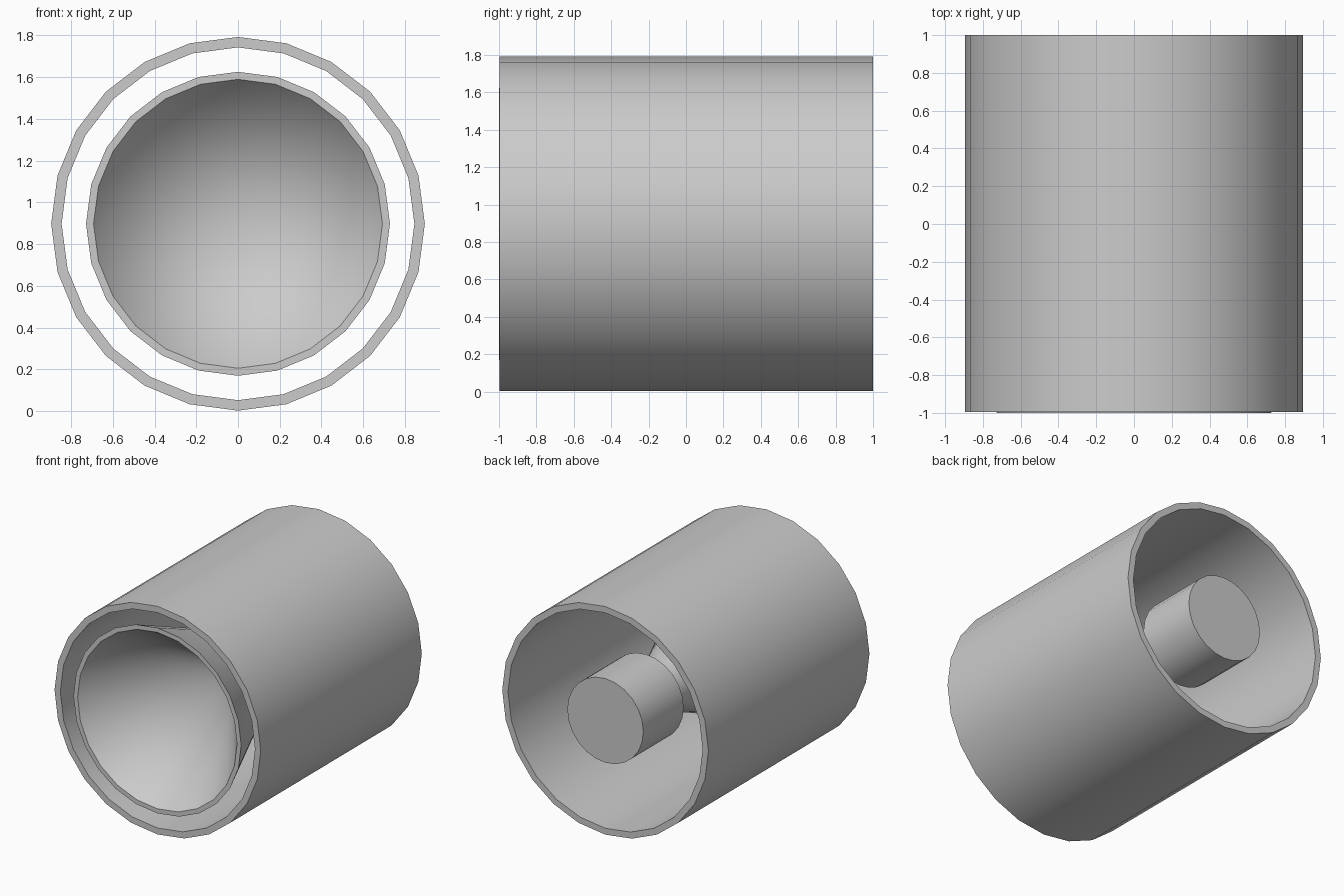
import bpy, bmesh, math

if "Cube" in bpy.data.objects:
    bpy.data.objects.remove(bpy.data.objects["Cube"])

SIDES = 24
AXIS_Z = 0.897


def lathe(name, profile, closed=False):
    """Revolve (radius, y) points about the horizontal y axis."""
    bm = bmesh.new()
    rings = []
    for r, y in profile:
        rings.append([bm.verts.new((r * math.sin(2 * math.pi * i / SIDES), y,
                                    AXIS_Z + r * math.cos(2 * math.pi * i / SIDES)))
                      for i in range(SIDES)] if r > 0
                     else [bm.verts.new((0, y, AXIS_Z))] * SIDES)
    pairs = list(zip(rings, rings[1:]))
    if closed:
        pairs.append((rings[-1], rings[0]))
    for a, b in pairs:
        for i in range(SIDES):
            j = (i + 1) % SIDES
            quad = list(dict.fromkeys((a[i], a[j], b[j], b[i])))
            bm.faces.new(quad)
    bmesh.ops.recalc_face_normals(bm, faces=bm.faces)
    mesh = bpy.data.meshes.new(name)
    bm.to_mesh(mesh)
    bm.free()
    obj = bpy.data.objects.new(name, mesh)
    bpy.context.collection.objects.link(obj)
    bpy.ops.object.select_all(action='DESELECT')
    obj.select_set(True)
    bpy.context.view_layer.objects.active = obj
    bpy.ops.object.shade_smooth_by_angle(angle=math.radians(30))
    return obj


# Open outer tube
lathe("outer_tube", [(0.895, -0.996), (0.895, 1), (0.845, 1), (0.845, -0.996)], closed=True)

# Horn: pointed inner cone, front lip, tapered outer wall and narrow neck
lathe("horn", [(0, -0.1), (0.692, -1), (0.728, -1), (0.21, 0.25),
               (0.21, 0.52), (0, 0.52)])

# Driver cylinder at the back, flush with the tube end
lathe("rear_driver", [(0, 0.5), (0.33, 0.5), (0.33, 1), (0, 1)])
